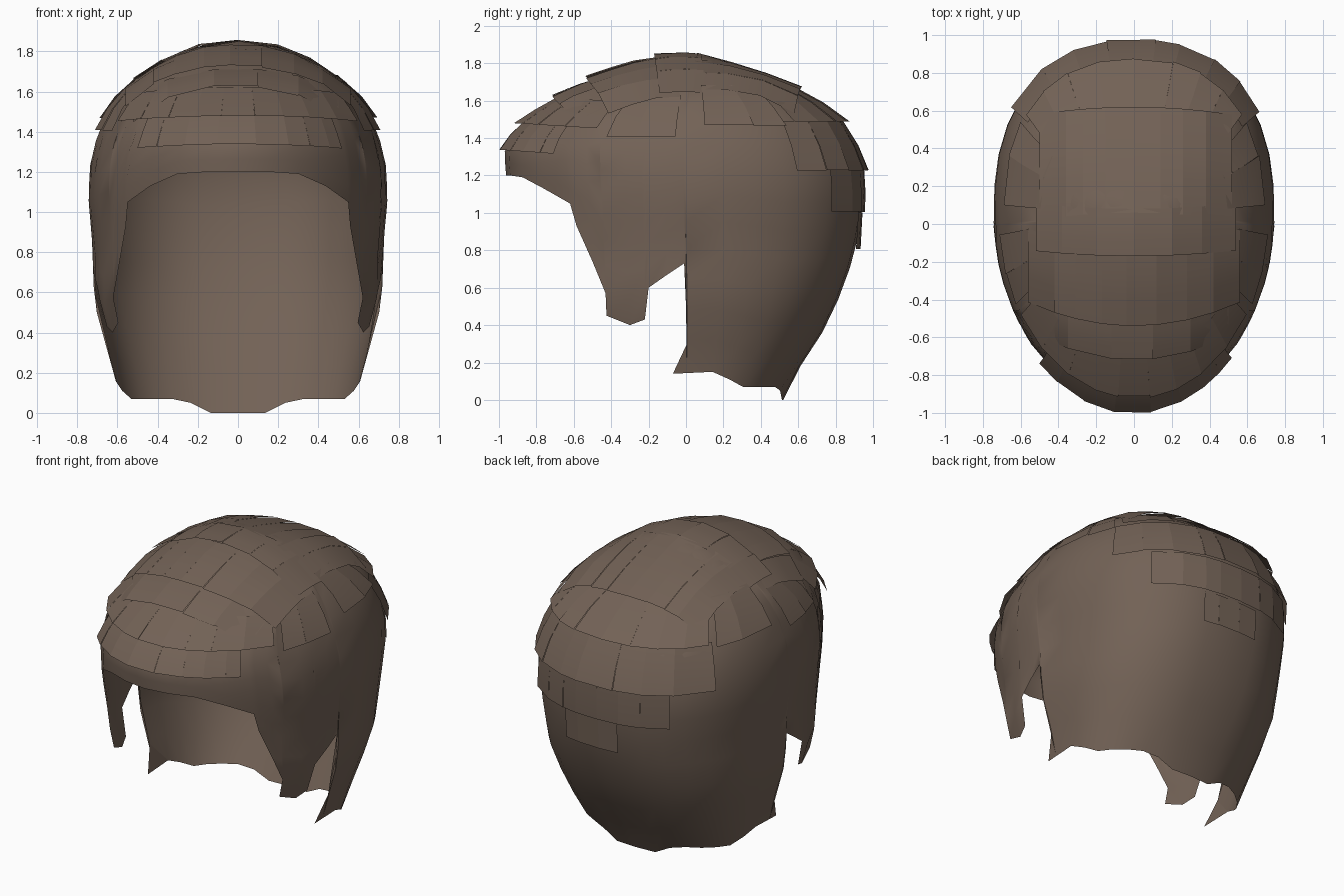
import bpy, bmesh, math, random
from mathutils import Vector

if "Cube" in bpy.data.objects:
    bpy.data.objects.remove(bpy.data.objects["Cube"])

random.seed(4)
YC = 0.05

brown = bpy.data.materials.new("dark_brown_hair")
brown.diffuse_color = (0.17, 0.122, 0.093, 1)
brown.use_nodes = True
brown.node_tree.nodes["Principled BSDF"].inputs["Base Color"].default_value = brown.diffuse_color

# Outline by height: z, half width, front y, back y
LEVELS = [(0.0, 0.55, -0.90, 0.52), (0.07, 0.59, -0.90, 0.53), (0.3, 0.64, -0.90, 0.70),
          (0.55, 0.72, -0.90, 0.82), (0.8, 0.72, -0.92, 0.91), (1.05, 0.745, -0.94, 0.945),
          (1.22, 0.74, -0.965, 0.95), (1.35, 0.71, -0.97, 0.91), (1.48, 0.66, -0.88, 0.85),
          (1.6, 0.58, -0.72, 0.70), (1.68, 0.49, -0.57, 0.57), (1.77, 0.34, -0.36, 0.31),
          (1.82, 0.22, -0.22, 0.17), (1.85, 0.0, 0.04, 0.06)]


def level(z):
    """Half width, front reach and back reach at a height."""
    z = min(max(z, 0.0), 1.85)
    for a, b in zip(LEVELS, LEVELS[1:]):
        if z <= b[0]:
            k = (z - a[0]) / (b[0] - a[0])
            w, f, r = (a[i] + (b[i] - a[i]) * k for i in (1, 2, 3))
            return w, YC - f, r - YC


def surf(t, z, lift=0.0):
    """Point on the scalp at angle t (0 = front, 90 = +x side)."""
    w, f, r = level(z)
    s, c = math.sin(math.radians(t)), math.cos(math.radians(t))
    p = 1.0 if c > 0 else 0.84
    x = math.copysign(abs(s) ** p, s) * w
    y = -c * f if c > 0 else abs(c) ** p * r
    out = Vector((x, y, 0.25)).normalized() * lift
    return Vector((x, YC + y, z)) + out


def height(x, y):
    """Top height of the scalp above a point."""
    lo, hi = 1.05, 1.85
    for _ in range(24):
        m = (lo + hi) / 2
        w, f, r = level(m)
        d = y - YC
        n, a = (2, f) if d < 0 else (2.38, r)
        inside = abs(x / max(w, 1e-4)) ** n + abs(d / max(a, 1e-4)) ** n < 1
        lo, hi = (m, hi) if inside else (lo, m)
    return lo


def finish(name, bm, angle):
    mesh = bpy.data.meshes.new(name)
    bm.to_mesh(mesh)
    bm.free()
    mesh.materials.append(brown)
    ob = bpy.data.objects.new(name, mesh)
    bpy.context.collection.objects.link(ob)
    bpy.ops.object.select_all(action='DESELECT')
    ob.select_set(True)
    bpy.context.view_layer.objects.active = ob
    bpy.ops.object.shade_smooth_by_angle(angle=math.radians(angle))


# Lower hairline: forehead, sideburn, ear notch, nape
def hairline():
    edge = [(0, 1.2), (12, 1.2), (24, 1.19), (36, 1.13)]
    for y, z in [(-0.62, 1.05), (-0.585, 0.93), (-0.5, 0.74), (-0.43, 0.57), (-0.425, 0.45),
                 (-0.3, 0.4), (-0.22, 0.43), (-0.2, 0.6), (-0.1, 0.67), (-0.01, 0.73),
                 (0.0, 0.5), (0.005, 0.16)]:
        t = math.degrees(math.acos((YC - y) / level(z)[1]))
        edge.append((max(t, edge[-1][0] + 0.2), z))
    return edge + [(97, 0.15), (107, 0.11), (118, 0.07), (128, 0.07), (139, 0.07),
                   (150, 0.07), (160, 0.05), (169, 0.0), (180, 0.0)]


# Main shell of hair
half = hairline()
columns = [(-t, z) for t, z in reversed(half)][:-1] + half
ROWS = 16
bm = bmesh.new()
grid = []
for t, zb in columns:
    grid.append([bm.verts.new(surf(t, zb + (1.85 - zb) * math.sin(j / ROWS * math.pi / 2)))
                 for j in range(ROWS + 1)])
for a, b in zip(grid, grid[1:]):
    for j in range(ROWS):
        bm.faces.new((a[j], b[j], b[j + 1], a[j + 1]))
bmesh.ops.remove_doubles(bm, verts=bm.verts, dist=0.0005)
finish("hair_shell", bm, 40)

# Pointed wisps in front of the nape
bm = bmesh.new()
for s in (1, -1):
    pts = [surf(s * 87.3, 0.3), Vector((s * 0.6, -0.07, 0.14)), surf(s * 97, 0.15)]
    bm.faces.new([bm.verts.new(p) for p in (pts if s > 0 else pts[::-1])])
finish("nape_wisps", bm, 30)


def locks(name, fn, stops, steps=3):
    """A row of overlapping flat locks; fn(u, v, jitter) gives a point, v from root to tip."""
    bm = bmesh.new()
    for a, b in zip(stops, stops[1:]):
        j = random.uniform(-1, 1)
        rows = [[bm.verts.new(fn(u, k / steps, j)) for u in (a, b)] for k in range(steps + 1)]
        for r, q in zip(rows, rows[1:]):
            f = bm.faces.new((r[0], r[1], q[1], q[0]))
            f.normal_update()
            c = f.calc_center_median() - Vector((0, 0, 0.9))
            if f.normal.dot(c) < 0:
                f.normal_flip()
    finish(name, bm, 25)


def crown_row(name, y0, y1, bend, lift, stops):
    def fn(x, v, j):
        y = y0 + (y1 - y0) * v + bend * x * x
        return Vector((x, y, height(x, y) + 0.006 + lift * v + 0.006 * j * v))
    locks(name, fn, stops)


def band_row(name, z0, z1, lift, stops, droop=0.0):
    def fn(t, v, j):
        z = z0 + (z1 - z0) * v - droop * (1 - math.cos(math.radians(t)))
        return surf(t, z, 0.006 + lift * v + 0.005 * j * v)
    locks(name, fn, stops, 2)


# Crown layers, back to front
crown_row("crown_back_locks", 0.06, 0.62, -0.15, 0.025,
          [-0.5, -0.36, -0.27, -0.15, 0.0, 0.14, 0.26, 0.38, 0.52])
crown_row("crown_top_locks", 0.08, -0.17, 0.1, 0.02, [-0.52, -0.38, -0.2, 0.0, 0.2, 0.36, 0.54])
crown_row("crown_front_locks", -0.15, -0.54, 0.4, 0.03,
          [-0.56, -0.42, -0.31, -0.17, -0.04, 0.12, 0.28, 0.42, 0.56])
crown_row("forelock_locks", -0.5, -0.72, 0.5, 0.025, [-0.52, -0.35, -0.12, 0.1, 0.3, 0.5])

# Fringe layers
band_row("fringe_upper_locks", 1.62, 1.47, 0.03, [-58, -44, -30, -18, -7, 7, 19, 31, 45, 58], 0.06)
band_row("fringe_lower_locks", 1.5, 1.33, 0.028, [-42, -33, -21, -8, 7, 20, 29, 38, 44], 0.08)

# Side layers, mirrored
for s, side in ((1, "right"), (-1, "left")):
    band_row(side + "_temple_locks", 1.62, 1.4, 0.02, [s * t for t in (62, 72, 84)])
    band_row(side + "_side_locks", 1.68, 1.46, 0.02, [s * t for t in (92, 108, 122)])

# Back layers
band_row("back_upper_locks", 1.69, 1.48, 0.022, [126, 140, 153, 166, 180, 193, 207, 221, 234])
band_row("back_middle_locks", 1.49, 1.22, 0.022, [122, 136, 150, 165, 174, 188, 201, 216, 236])
band_row("back_lower_locks", 1.23, 1.0, 0.016, [140, 155, 166, 173, 181, 190, 200, 214])
band_row("back_nape_locks", 1.0, 0.8, 0.014, [166, 173, 181, 189])
